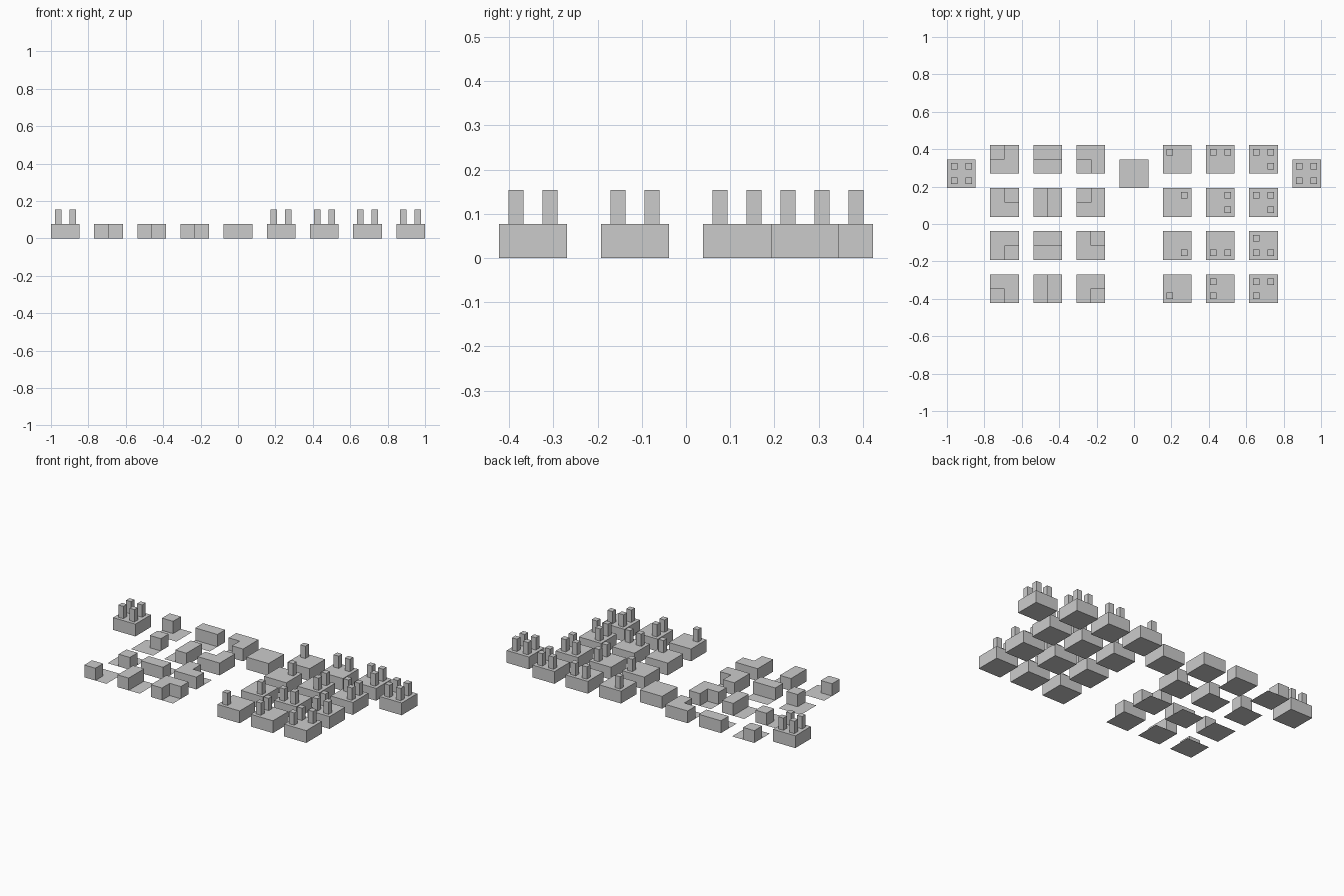
import bpy
from mathutils import Matrix

if "Cube" in bpy.data.objects:
    bpy.data.objects.remove(bpy.data.objects["Cube"])

U = 2 / 26              # one grid unit: tile is 2 wide, 3 apart
H, PEG = 1.0, 0.225     # block height, half peg width
SQUARE = [(-1, -1), (1, -1), (1, 1), (-1, 1)]
CORNER = {"TL": (-.5, .5), "TR": (.5, .5), "BR": (.5, -.5), "BL": (-.5, -.5)}


def add_prism(verts, faces, pts, z0, z1, bottom=True):
    """Append an extruded outline, optionally open below."""
    n, b = len(pts), len(verts)
    verts += [(x, y, z0) for x, y in pts] + [(x, y, z1) for x, y in pts]
    faces += [(b + i, b + (i + 1) % n, b + n + (i + 1) % n, b + n + i) for i in range(n)]
    faces.append(tuple(range(b + n, b + 2 * n)))
    if bottom:
        faces.append(tuple(reversed(range(b, b + n))))


def make_tile(name, cx, cy, outline=SQUARE, floor=None, turns=0, pegs=()):
    """Raised block, flat floor for its cut-away area, and pegs on top."""
    verts, faces = [], []
    add_prism(verts, faces, outline, 0, H)
    if floor:
        b = len(verts)
        verts += [(x, y, 0) for x, y in floor]
        faces.append(tuple(range(b, len(verts))))
    for p in pegs:
        px, py = CORNER[p]
        add_prism(verts, faces, [(px + x * PEG, py + y * PEG) for x, y in SQUARE],
                  H, 2 * H, bottom=False)
    mesh = bpy.data.meshes.new(name)
    mesh.from_pydata(verts, [], faces)
    # quarter turns clockwise, then scale to world size
    quarter = [(1, 0), (0, -1), (-1, 0), (0, 1)][turns % 4]
    c, s = quarter
    mesh.transform(Matrix(((c * U, -s * U, 0, 0), (s * U, c * U, 0, 0),
                           (0, 0, U, 0), (0, 0, 0, 1))))
    mesh.update()
    obj = bpy.data.objects.new(name, mesh)
    obj.location = (cx * U, cy * U, 0)
    bpy.context.collection.objects.link(obj)


# Cut-away shapes, each with its matching floor
quarter_tl = [(-1, 0), (0, 0), (0, 1), (-1, 1)]
rest_tl = [(-1, -1), (1, -1), (1, 1), (0, 1), (0, 0), (-1, 0)]
half_top = [(-1, 0), (1, 0), (1, 1), (-1, 1)]
half_low = [(-1, -1), (1, -1), (1, 0), (-1, 0)]
ell = [(0, -1), (1, -1), (1, 1), (-1, 1), (-1, 0), (0, 0)]
quarter_bl = [(-1, -1), (0, -1), (0, 0), (-1, 0)]
SHAPES = [("corner_block", -9, quarter_tl, rest_tl),
          ("half_block", -6, half_top, half_low),
          ("ell_block", -3, ell, quarter_bl)]

# Peg layouts by column, top row first
PEGS = {3: ["TL", "TR", "BR", "BL"],
        6: ["TL TR", "TR BR", "BL BR", "TL BL"],
        9: ["TL TR BR", "TL TR BR", "TL BL BR", "TL TR BL"]}

for row, cy in enumerate((4.5, 1.5, -1.5, -4.5)):
    for name, cx, outline, floor in SHAPES:
        make_tile(f"{name}_{row + 1}", cx, cy, outline, floor, turns=row)
    for cx, layout in PEGS.items():
        make_tile(f"peg_block_{cx // 3}_{row + 1}", cx, cy, pegs=layout[row].split())

# Stand-alone tiles: plain centre block and fully pegged end blocks
make_tile("plain_block", 0, 3.5)
for side, cx in (("left", -12), ("right", 12)):
    make_tile(f"full_peg_block_{side}", cx, 3.5, pegs=CORNER)
